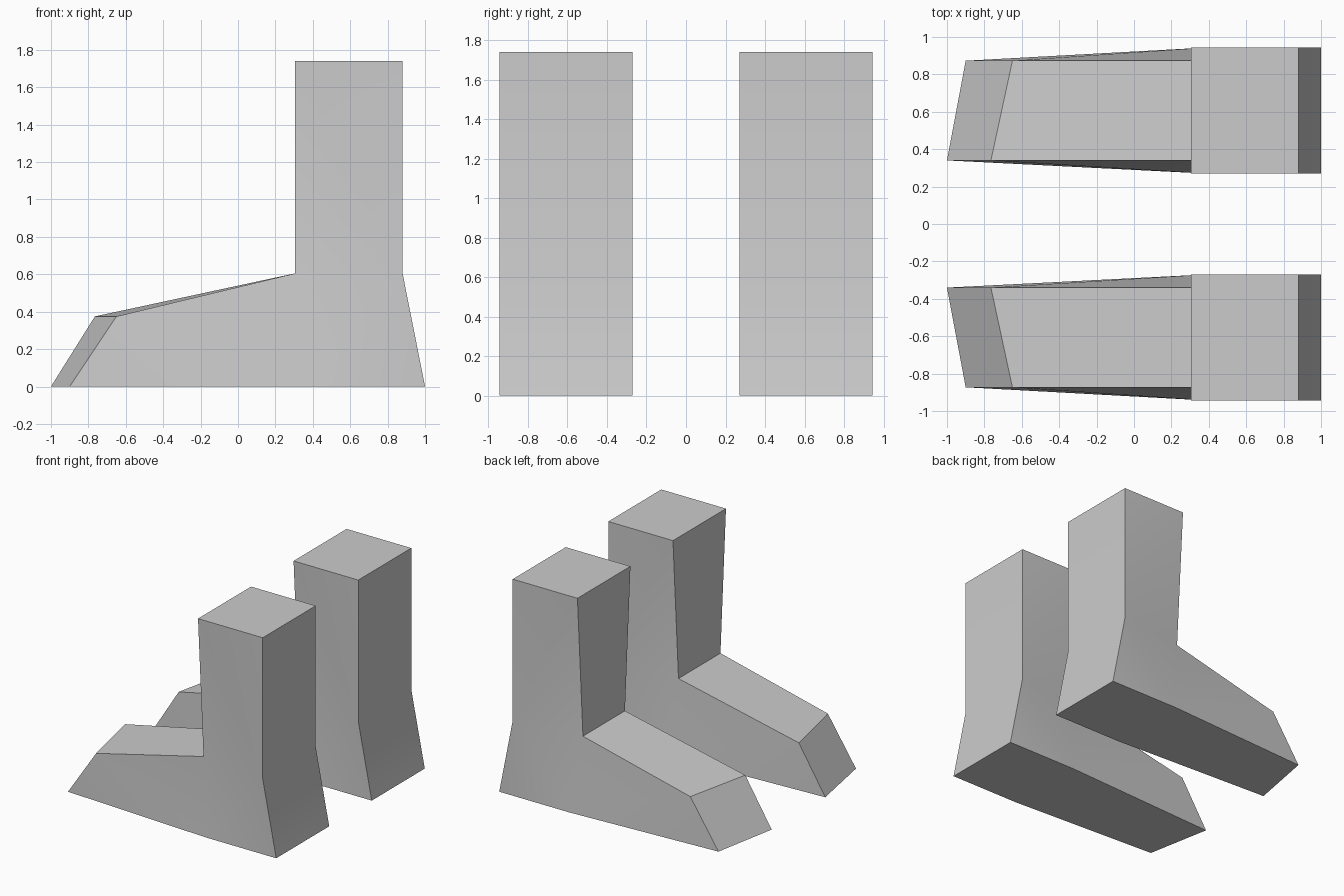
import bpy, bmesh, math

if "Cube" in bpy.data.objects:
    bpy.data.objects.remove(bpy.data.objects["Cube"])

INNER, OUTER, INSET = 0.27, 0.943, 0.07

# Boot side profile: x, z, inset from full width, extra x on the outer side
PROFILE = [
    (-1.00, 0.00, INSET, 0.10),    # toe tip, sole
    (0.38, 0.00, 0, 0),            # sole, under the ankle
    (1.00, 0.00, 0, 0),            # heel
    (0.88, 0.605, 0, 0),           # back of ankle
    (0.88, 1.74, 0, 0),            # top back
    (0.305, 1.74, 0, 0),           # top front
    (0.305, 0.605, INSET, 0),      # front of ankle
    (-0.765, 0.375, INSET, 0.115), # toe top
]
# Side panels as indices into the profile
PANELS = [(0, 1, 7), (1, 6, 7), (1, 3, 6), (1, 2, 3), (3, 5, 6), (3, 4, 5)]


def build_boot(name):
    bm = bmesh.new()
    inner = [bm.verts.new((x, INNER + i, z)) for x, z, i, _ in PROFILE]
    outer = [bm.verts.new((x + d, OUTER - i, z)) for x, z, i, d in PROFILE]
    # Inner and outer side panels
    for side in (inner, outer):
        for panel in PANELS:
            bm.faces.new([side[k] for k in panel])
    # Strip across the width: sole, heel, back, top, shin, instep, toe
    n = len(PROFILE)
    for k in range(n):
        j = (k + 1) % n
        bm.faces.new((inner[k], inner[j], outer[j], outer[k]))
    bmesh.ops.recalc_face_normals(bm, faces=bm.faces[:])
    mesh = bpy.data.meshes.new(name)
    bm.to_mesh(mesh)
    bm.free()
    obj = bpy.data.objects.new(name, mesh)
    bpy.context.collection.objects.link(obj)
    return obj


# One boot, mirrored across y to make the pair
boots = build_boot("boots")
mirror = boots.modifiers.new("pair", 'MIRROR')
mirror.use_axis = (False, True, False)

# Soft side panels, sharp edges elsewhere
bpy.context.view_layer.objects.active = boots
boots.select_set(True)
bpy.ops.object.shade_smooth_by_angle(angle=math.radians(30))
